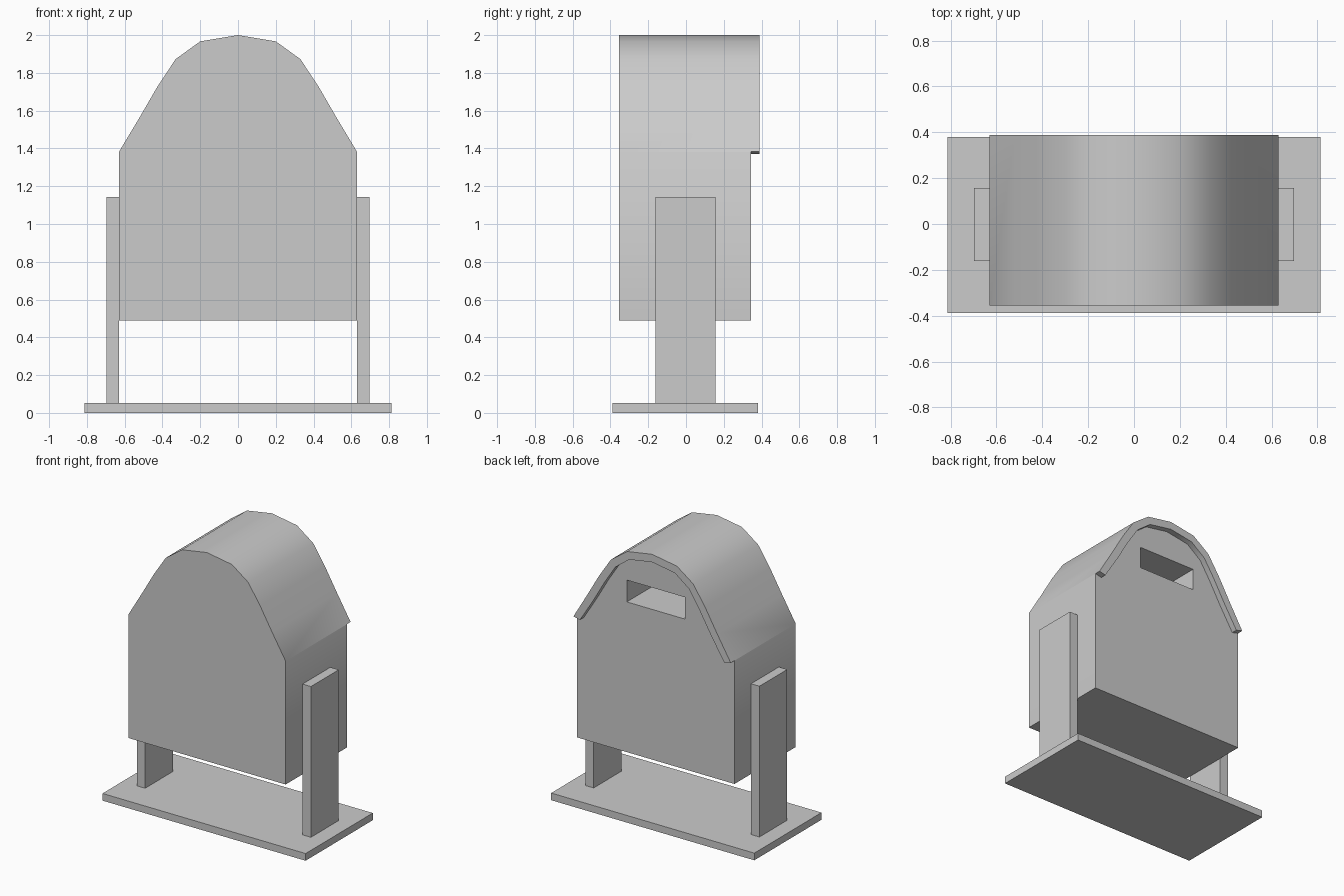
import bpy, bmesh
from math import radians

if "Cube" in bpy.data.objects:
    bpy.data.objects.remove(bpy.data.objects["Cube"])


def add_object(name, bm):
    bmesh.ops.recalc_face_normals(bm, faces=bm.faces)
    mesh = bpy.data.meshes.new(name)
    bm.to_mesh(mesh)
    bm.free()
    obj = bpy.data.objects.new(name, mesh)
    bpy.context.collection.objects.link(obj)
    return obj


def prism(name, profile, y0, y1):
    """Extrude an x/z outline from y0 to y1."""
    bm = bmesh.new()
    face = bm.faces.new([bm.verts.new((x, y0, z)) for x, z in profile])
    ext = bmesh.ops.extrude_face_region(bm, geom=[face])
    verts = [v for v in ext["geom"] if isinstance(v, bmesh.types.BMVert)]
    bmesh.ops.translate(bm, verts=verts, vec=(0, y1 - y0, 0))
    return add_object(name, bm)


def box(name, x0, x1, y0, y1, z0, z1):
    return prism(name, [(x0, z0), (x1, z0), (x1, z1), (x0, z1)], y0, y1)


def mirrored(half):
    """Complete a right half outline, listed bottom to top, across x = 0."""
    return half + [(-x, z) for x, z in reversed(half) if x > 0]


def cut(obj, cutter):
    mod = obj.modifiers.new("cut", 'BOOLEAN')
    mod.operation = 'DIFFERENCE'
    mod.solver = 'EXACT'
    mod.object = cutter
    bpy.context.view_layer.objects.active = obj
    bpy.ops.object.modifier_apply(modifier=mod.name)
    bpy.data.objects.remove(cutter)


# Base plate and side posts
box("base_plate", -0.813, 0.813, -0.388, 0.38, 0, 0.052)
for side, name in ((1, "right_post"), (-1, "left_post")):
    xs = sorted((side * 0.63, side * 0.697))
    box(name, xs[0], xs[1], -0.162, 0.156, 0.05, 1.143)

# Domed body
outer = [(0.63, 0.49), (0.63, 1.382), (0.52, 1.566), (0.425, 1.73),
         (0.33, 1.873), (0.2, 1.967), (0, 2.0)]
body = prism("domed_body", mirrored(outer), -0.355, 0.388)

# Recessed back panel, leaving the hood lip
inner = [(0.75, 0.3), (0.75, 1.412), (0.578, 1.37), (0.473, 1.537),
         (0.378, 1.7), (0.294, 1.829), (0.182, 1.913), (0, 1.943)]
cut(body, prism("recess_cutter", mirrored(inner), 0.345, 0.5))

# Slot in the back panel
cut(body, box("slot_cutter", -0.232, 0.232, -0.05, 0.42, 1.577, 1.735))

# Smooth roof with crisp edges
bpy.ops.object.select_all(action='DESELECT')
body.select_set(True)
bpy.context.view_layer.objects.active = body
bpy.ops.object.shade_smooth_by_angle(angle=radians(40))
